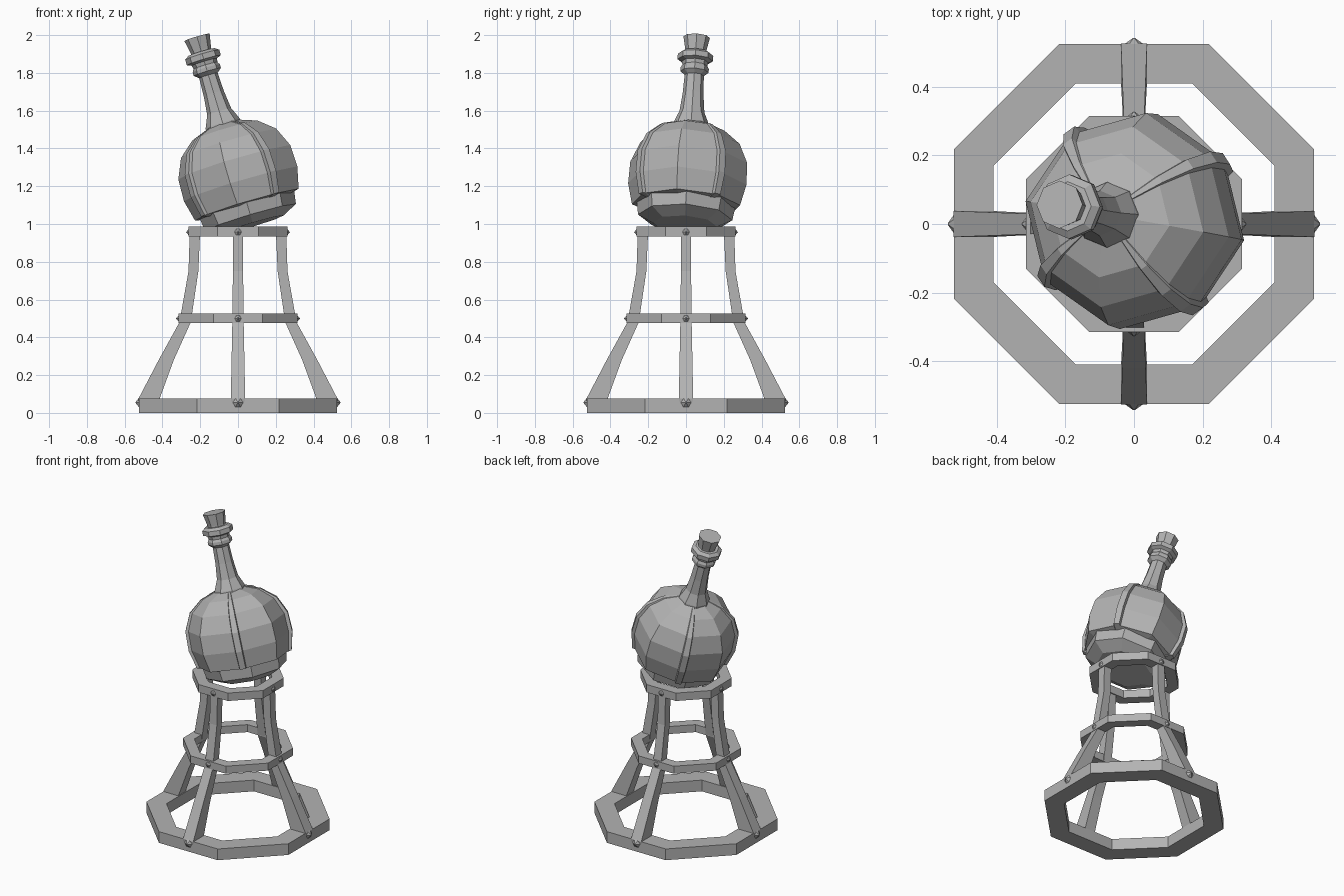
import bpy, bmesh
from math import sin, cos, radians, pi
from mathutils import Vector

default = bpy.data.objects.get("Cube")
if default:
    bpy.data.objects.remove(default, do_unlink=True)

grey = bpy.data.materials.new("plain grey")
grey.use_nodes = True
COLOUR = (0.45, 0.45, 0.45, 1)
grey.diffuse_color = COLOUR
grey.node_tree.nodes["Principled BSDF"].inputs["Base Color"].default_value = COLOUR


def loft(name, rows, closed=False):
    """Skin a list of point loops; cap the ends unless the rows close on themselves."""
    bm = bmesh.new()
    loops = [[bm.verts.new(p) for p in row] for row in rows]
    n = len(loops[0])
    pairs = list(zip(loops, loops[1:]))
    if closed:
        pairs.append((loops[-1], loops[0]))
    else:
        bm.faces.new(loops[0][::-1])
        bm.faces.new(loops[-1])
    for a, b in pairs:
        for i in range(n):
            j = (i + 1) % n
            bm.faces.new((a[i], a[j], b[j], b[i]))
    bmesh.ops.recalc_face_normals(bm, faces=bm.faces)
    mesh = bpy.data.meshes.new(name)
    bm.to_mesh(mesh)
    bm.free()
    mesh.materials.append(grey)
    ob = bpy.data.objects.new(name, mesh)
    bpy.context.collection.objects.link(ob)
    return ob


def octagon(apothem, z):
    r = apothem / cos(pi / 8)
    return [(r * cos(pi / 8 + k * pi / 4), r * sin(pi / 8 + k * pi / 4), z) for k in range(8)]


# Octagonal hoops of the stand
for name, outer, inner, low, high in (
    ("base_hoop", 0.525, 0.41, 0.0, 0.075),
    ("middle_hoop", 0.315, 0.25, 0.475, 0.525),
    ("top_hoop", 0.262, 0.195, 0.935, 0.988),
):
    loft(name, [octagon(outer, low), octagon(outer, high),
                octagon(inner, high), octagon(inner, low)], closed=True)

# Four bent legs, each with pointed pegs where it meets the hoops
leg_sections = [  # inner reach, outer reach, height, half width
    (0.44, 0.52, 0.02, 0.038), (0.415, 0.527, 0.075, 0.038),
    (0.34, 0.42, 0.28, 0.034), (0.25, 0.31, 0.48, 0.03),
    (0.21, 0.262, 0.75, 0.027), (0.2, 0.255, 0.97, 0.027),
]
for k, side in enumerate(("left", "back", "right", "front")):
    rows = [[(a, -w, z), (b, -w, z), (b, w, z), (a, w, z)] for a, b, z, w in leg_sections]
    leg = loft(side + "_leg", rows)
    leg.rotation_euler.z = k * pi / 2
    for label, reach, z, size, point in (
        ("base", 0.515, 0.055, 0.042, 0.028),
        ("middle", 0.312, 0.5, 0.022, 0.016),
        ("top", 0.26, 0.957, 0.022, 0.014),
    ):
        rows = [[(reach + out, size * s * cos(t * pi / 3), z + size * s * sin(t * pi / 3))
                 for t in range(6)] for out, s in ((-0.03, 1), (0, 1), (point, 0.05))]
        peg = loft(f"{side}_{label}_peg", rows)
        peg.rotation_euler.z = k * pi / 2

# Leaning flask: everything above the stand shares one tilted axis
CENTRE = Vector((0.0, 0.01, 1.26))
TILT = Vector((0, 0, 1)).rotation_difference(Vector((-0.21, 0.045, 0.705)))


def lean(ob):
    ob.location = CENTRE
    ob.rotation_mode = 'QUATERNION'
    ob.rotation_quaternion = TILT


# Body with four raised seams and facets between them
columns = []
for k in range(4):
    for angle, scale in ((-5, 0.96), (-4, 1.03), (3, 1.03), (4, 0.97), (45, 1.02)):
        columns.append((radians(35 + 90 * k + angle), scale))
body_profile = [(0.235, -0.175), (0.285, -0.165), (0.312, -0.05), (0.308, 0.07),
                (0.262, 0.175), (0.18, 0.245), (0.07, 0.285)]
lean(loft("flask_body", [[(r * s * cos(a), r * s * sin(a), h) for a, s in columns]
                         for r, h in body_profile]))


def turned(name, profile):
    lean(loft(name, [[(r * cos(t * pi / 4), r * sin(t * pi / 4), h) for t in range(8)]
                     for r, h in profile]))


# Bottom cup, neck with collars, and stopper
turned("flask_bottom", [(0.17, -0.275), (0.25, -0.235), (0.262, -0.16)])
turned("flask_neck", [(0.1, 0.25), (0.094, 0.285), (0.066, 0.35), (0.055, 0.45),
                      (0.051, 0.55), (0.075, 0.57), (0.075, 0.59), (0.066, 0.605),
                      (0.07, 0.625), (0.094, 0.635), (0.094, 0.665), (0.072, 0.68)])
turned("stopper", [(0.053, 0.66), (0.056, 0.69), (0.07, 0.762)])
